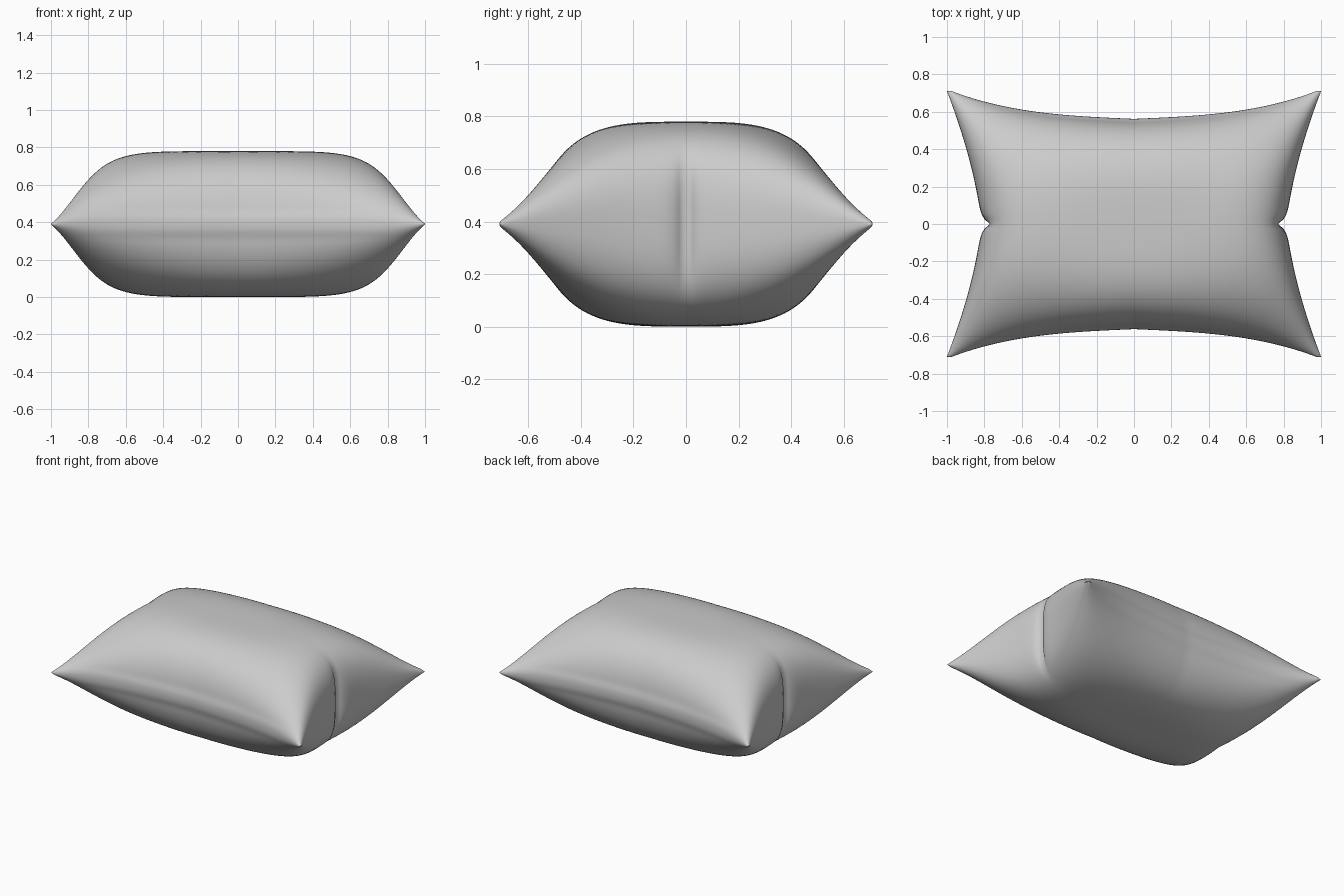
import bpy, bmesh, math

if "Cube" in bpy.data.objects:
    bpy.data.objects.remove(bpy.data.objects["Cube"])

HALF = 0.39      # half thickness, also seam height
SEG = 84         # grid resolution


def edge_x(v):
    # side seam: bows inward between the corners
    return 0.82 + 0.18 * abs(v) ** 1.5


def edge_y(u):
    # front and back seam, ending in slightly blunt corners
    return min(0.71, 0.55 + 0.045 * abs(u) + 0.125 * abs(u) ** 3)


def puff(u, v):
    # full middle, steep sides, thin pinched corners
    fu = max(0.0, 1 - abs(u) ** 5.5) ** 0.36
    fv = max(0.0, 1 - abs(v) ** 3.5) ** 0.46
    return HALF * fu * fv * (1 - 0.7 * (u * v) ** 2)


# Upper half of the cushion, shaped from a flat grid
bm = bmesh.new()
bmesh.ops.create_grid(bm, x_segments=SEG, y_segments=SEG, size=1)
for p in bm.verts:
    u = math.sin(p.co.x * math.pi / 2)
    v = math.sin(p.co.y * math.pi / 2)
    x, y, z = u * edge_x(v), v * edge_y(u), puff(u, v)
    # tucked crease in the middle of each side, fading towards the top
    tuck = 0.05 * math.exp(-abs(y) / 0.03) * abs(u) ** 20
    x -= math.copysign(tuck, u)
    # raised lip along the front and back seams
    lip = 0.012 * math.exp(-(z / 0.06) ** 4) * abs(v) ** 12 * (1 - u * u)
    y += math.copysign(lip, v)
    p.co = (x, y, z)
for f in bm.faces:
    f.smooth = True
mesh = bpy.data.meshes.new("cushion")
bm.to_mesh(mesh)
bm.free()

cushion = bpy.data.objects.new("cushion", mesh)
cushion.location.z = HALF
bpy.context.collection.objects.link(cushion)

# Lower half, joined along the seam
mirror = cushion.modifiers.new("lower_half", 'MIRROR')
mirror.use_axis = (False, False, True)
mirror.use_mirror_merge = True
mirror.merge_threshold = 0.0005
